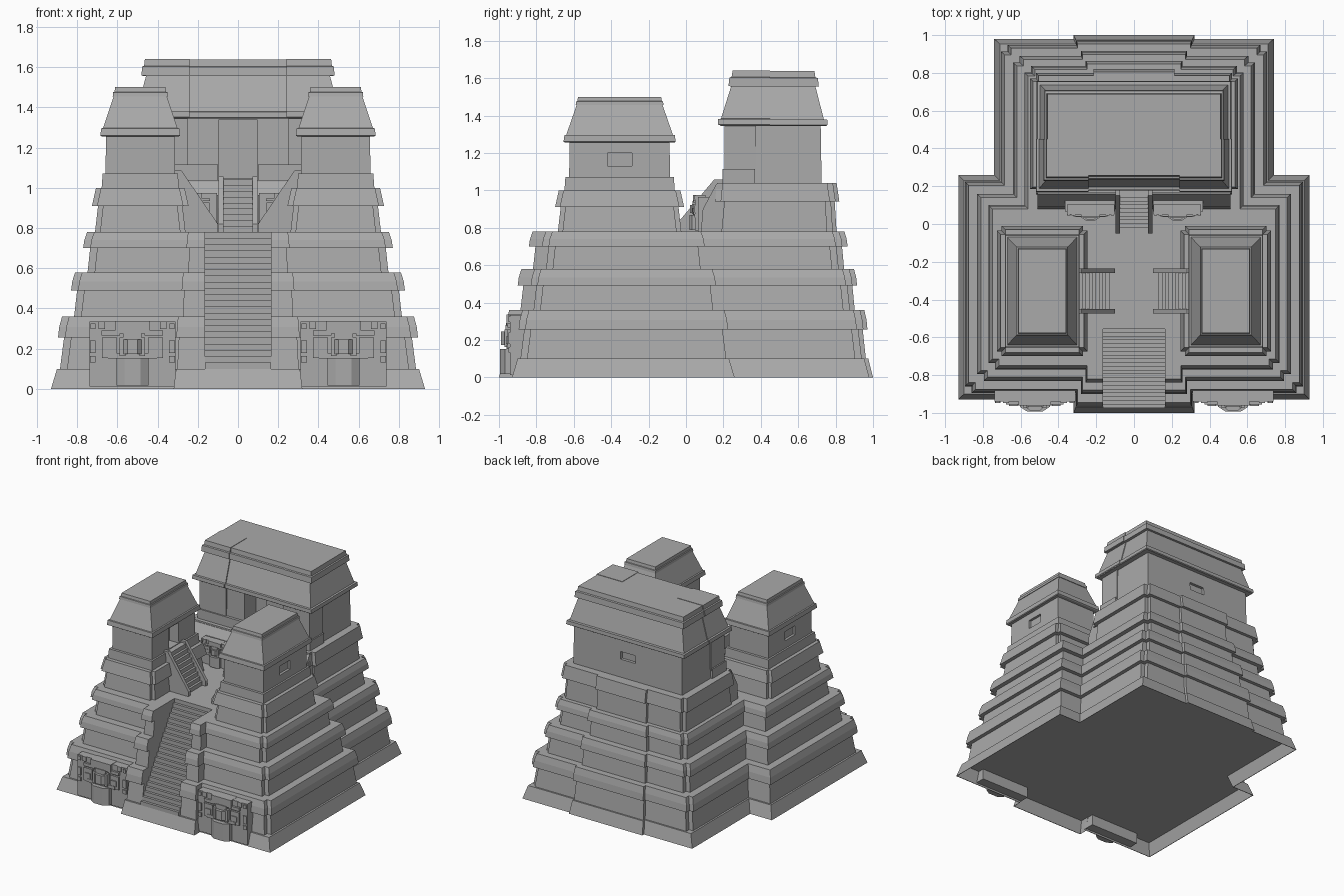
import bpy, bmesh, math

if "Cube" in bpy.data.objects:
    bpy.data.objects.remove(bpy.data.objects["Cube"])

stone = bpy.data.materials.new("grey stone")
stone.diffuse_color = (0.4, 0.4, 0.4, 1)
stone.use_nodes = True
stone.node_tree.nodes["Principled BSDF"].inputs["Base Color"].default_value = stone.diffuse_color


def finish(name, bm):
    bmesh.ops.recalc_face_normals(bm, faces=bm.faces)
    me = bpy.data.meshes.new(name)
    bm.to_mesh(me)
    bm.free()
    me.materials.append(stone)
    ob = bpy.data.objects.new(name, me)
    bpy.context.collection.objects.link(ob)
    return ob


def add_loft(bm, rings, closed_ring=False):
    """Skin between equal-length rings; cap both ends, or join last to first."""
    vs = [[bm.verts.new(p) for p in r] for r in rings]
    n = len(vs[0])
    for a, b in zip(vs, vs[1:] + ([vs[0]] if closed_ring else [])):
        for i in range(n):
            j = (i + 1) % n
            bm.faces.new((a[i], a[j], b[j], b[i]))
    if not closed_ring:
        bm.faces.new(vs[0][::-1])
        bm.faces.new(vs[-1])


def loft(name, rings, closed_ring=False):
    bm = bmesh.new()
    add_loft(bm, rings, closed_ring)
    return finish(name, bm)


def add_box(bm, x0, x1, y0, y1, z0, z1):
    add_loft(bm, [[(x0, y0, z), (x1, y0, z), (x1, y1, z), (x0, y1, z)] for z in (z0, z1)])


def box(name, *dims):
    bm = bmesh.new()
    add_box(bm, *dims)
    return finish(name, bm)


def cut(ob, *dims):
    c = box(ob.name + "_cutter", *dims)
    c.hide_render = True
    c.display_type = 'WIRE'
    m = ob.modifiers.new("opening", 'BOOLEAN')
    m.operation = 'DIFFERENCE'
    m.solver = 'EXACT'
    m.object = c


def footprint(d, z, slot, notch=0.035):
    """Whole-temple outline, shrunk by d, with a stair slot and stepped corners."""
    xw, yf, xb, yb, w, cx = .93 - d, -.93 + d, .74 - d, .98 - .9 * d, .26 - d, .32 - .4 * d
    h = [(.165, -.5), (.165, yf - .07)] if slot else []
    h += [(cx, yf - .07), (cx, yf)]
    if notch:
        h += [(xw - notch, yf), (xw - notch, yf + notch), (xw, yf + notch)]
    else:
        h += [(xw, yf)]
    h += [(xw, w), (xb, w)]
    if notch:
        h += [(xb, yb - notch), (xb - notch, yb - notch), (xb - notch, yb)]
    else:
        h += [(xb, yb)]
    h += [(cx, yb), (cx, yb + .02 + .05 * d)]
    return [(x, y, z) for x, y in h] + [(-x, y, z) for x, y in reversed(h)]


def rect(cx, cy, hx, hy, z, n=0.0):
    """Rectangle outline, corners stepped in by n."""
    pts = []
    for sx, sy in ((1, -1), (1, 1), (-1, 1), (-1, -1)):
        c = [(hx - n, hy), (hx - n, hy - n), (hx, hy - n)] if n else [(hx, hy)]
        if sx * sy > 0:
            c.reverse()
        pts += [(cx + sx * x, cy + sy * y, z) for x, y in c]
    return pts


def stairs(name, y0, y1, yback, z0, z1, hw, n, rail=0, turn=None):
    """Stairs rising along +y; optional sloped rails; turn = (angle, offset)."""
    dy, dz = (y1 - y0) / n, (z1 - z0) / n
    prof = [(y0, z0)]
    for i in range(n):
        prof += [(y0 + i * dy, z0 + (i + 1) * dz), (y0 + (i + 1) * dy, z0 + (i + 1) * dz)]
    prof[-1] = (yback, z1)
    prof.append((yback, z0))
    bm = bmesh.new()
    add_loft(bm, [[(x, y, z) for y, z in prof] for x in (-hw, hw)])
    if rail:
        side = [(y0 - .03, z0), (y0 - .03, z0 + .04), (y1 - .01, z1 + .015),
                (yback, z1 + .015), (yback, z0)]
        for s in (1, -1):
            add_loft(bm, [[(s * x, y, z) for y, z in side] for x in (hw, hw + rail)])
    ob = finish(name, bm)
    if turn:
        ob.rotation_euler.z = turn[0]
        ob.location = turn[1]
    return ob


# hollow plinth skirt (open underneath), then three moulded tiers
loft("plinth", [footprint(.004, 0, False, 0), footprint(0, 0, False, 0),
                footprint(.03, .1, False, 0), footprint(.034, .098, False, 0)], True)
loft("plinth_deck", [footprint(.031, .095, False, 0), footprint(.031, .1, False, 0)])
for i, (z0, zm, z1, dw0, dw1, dm) in enumerate((
        (.1, .255, .36, .045, .065, .035),
        (.36, .49, .58, .115, .13, .10),
        (.58, .70, .78, .182, .195, .16))):
    loft(f"tier_{i + 1}", [footprint(dw0, z0, True), footprint(dw1, zm, True),
                           footprint(dm, zm, True), footprint(dm + .006, (zm + z1) / 2, True),
                           footprint(dm + .02, z1, True)])
stairs("main_stairs", -.975, -.535, -.49, .1, .78, .165, 22)

# twin front towers
for s, side in ((1, "right"), (-1, "left")):
    cx, cy = .486 * s, -.355
    R = lambda hx, hy, z, n=.0: rect(cx, cy, hx, hy, z, n)
    loft(side + "_tower_tier", [R(.225, .33, .78, .025), R(.21, .315, .91, .025),
                                R(.24, .345, .91, .025), R(.22, .325, 1.0, .025)])
    loft(side + "_tower_step", [R(.192, .295, 1.0), R(.187, .29, 1.07)])
    wall = loft(side + "_tower_wall", [R(.173, .27, 1.07), R(.17, .267, 1.26)])
    xi = cx - s * .172
    cut(wall, *sorted((xi - s * .03, xi + s * .08)), -.41, -.29, 1.0 + .075, 1.235)
    xo = cx + s * .172
    cut(wall, *sorted((xo - s * .02, xo + s * .03)), -.42, -.29, 1.13, 1.2)
    loft(side + "_tower_roof", [R(.192, .292, 1.255), R(.198, .30, 1.26), R(.195, .295, 1.295),
                                R(.185, .285, 1.297), R(.132, .23, 1.455), R(.137, .235, 1.455),
                                R(.135, .232, 1.475), R(.128, .226, 1.477), R(.125, .222, 1.50)])
    stairs(side + "_tower_stairs", .13, .29, .36, .78, 1.07, .095, 9, .025,
           (-s * math.pi / 2, (0, -.355, 0)))

# rear temple platform with a central projection at the back
B = lambda hx, y0, y1, z, n=.0: rect(0, (y0 + y1) / 2, hx, (y1 - y0) / 2, z, n)
prof = ((.53, .16, .785, .78), (.52, .175, .775, .94), (.55, .155, .80, .94), (.535, .165, .785, 1.04))
loft("rear_platform", [B(*r, .03) for r in prof])
loft("rear_platform_projection", [B(.215, .4, y1 + .02, z) for _, _, y1, z in prof])
slope = [(.08, .78), (.09, .9), (.16, 1.03), (.3, 1.03), (.3, .78)]
loft("rear_sloped_wall", [[(x, y, z) for y, z in slope] for x in (-.51, .51)])
stairs("rear_stairs", -.02, .16, .2, .78, 1.042, .073, 9, .024)

# rear temple: wall with doorway and rear window, bench blocks, tiered roof
wall = loft("rear_temple_wall", [B(.475, .215, .725, 1.04), B(.47, .22, .72, 1.36)])
cut(wall, -.095, .095, .1, .36, 1.045, 1.34)
cut(wall, -.065, .065, .70, .8, 1.18, 1.24)
for s in (1, -1):
    x0, x1 = sorted((s * .1, s * .49))
    box("temple_bench", x0, x1, .195, .37, 1.04, 1.115)
    x0, x1 = sorted((s * .25, s * .48))
    box("temple_front_pier", x0, x1, .205, .375, 1.1, 1.36)
    x0, x1 = sorted((s * .1, s * .365))
    box("rear_mask_backing", x0, x1, .065, .18, .78, .965)
roof = ((.51, .185, .75, 1.345), (.515, .178, .757, 1.35), (.512, .18, .755, 1.378),
        (.498, .195, .737, 1.38), (.452, .25, .692, 1.555), (.475, .235, .71, 1.555),
        (.472, .24, .705, 1.60), (.462, .252, .692, 1.603), (.458, .257, .687, 1.637))
loft("rear_temple_roof", [B(*r) for r in roof])
for s in (1, -1):
    rings = []
    for hx, y0, y1, z in roof:
        xa, xb, zz = s * .24, s * (hx + .005), z + .003
        rings.append([(xa, y0 - .008, zz), (xb, y0 - .008, zz), (xb, .45, zz), (xa, .45, zz)])
    loft("roof_corner_block", rings)


def mask(name, cx, y, z, k):
    """Carved face panel: mirrored relief blocks (x, z, half w, half h, depth)."""
    bm = bmesh.new()

    def blk(x, zc, hx, hz, d):
        add_box(bm, cx + k * (x - hx), cx + k * (x + hx), y - k * d, y + k * .08,
                z + k * (zc - hz), z + k * (zc + hz))

    blk(0, .165, .21, .158, .01)
    blk(0, .295, .085, .03, .03)
    blk(0, .25, .045, .02, .035)
    blk(0, .155, .12, .012, .03)
    for s in (1, -1):
        # eyes with raised pupils, ear ornaments, brows and side scrolls
        blk(s * .112, .195, .036, .05, .025)
        blk(s * .112, .19, .022, .02, .032)
        blk(s * .105, .268, .045, .012, .025)
        blk(s * .193, .2, .014, .03, .018)
        blk(s * .193, .3, .012, .014, .018)
        blk(s * .193, .14, .014, .015, .018)
        blk(s * .15, .305, .016, .018, .018)
        blk(s * .048, .2, .014, .045, .04)
    # rounded chin and nose
    for hw, d, a, b in ((.078, .062, .012, .145), (.05, .058, .165, .235)):
        prof = [(-hw, -.03), (-hw, d * .6), (-hw * .5, d), (hw * .5, d), (hw, d * .6), (hw, -.03)]
        add_loft(bm, [[(cx + k * px, y - k * py, z + k * zz) for px, py in prof] for zz in (a, b)])
    finish(name, bm)


# carved masks beside the main stairs and the rear stairs
for s in (1, -1):
    mask("front_mask", s * .525, -.93, .005, 1.02)
    mask("rear_mask", s * .23, .055, .78, .6)
